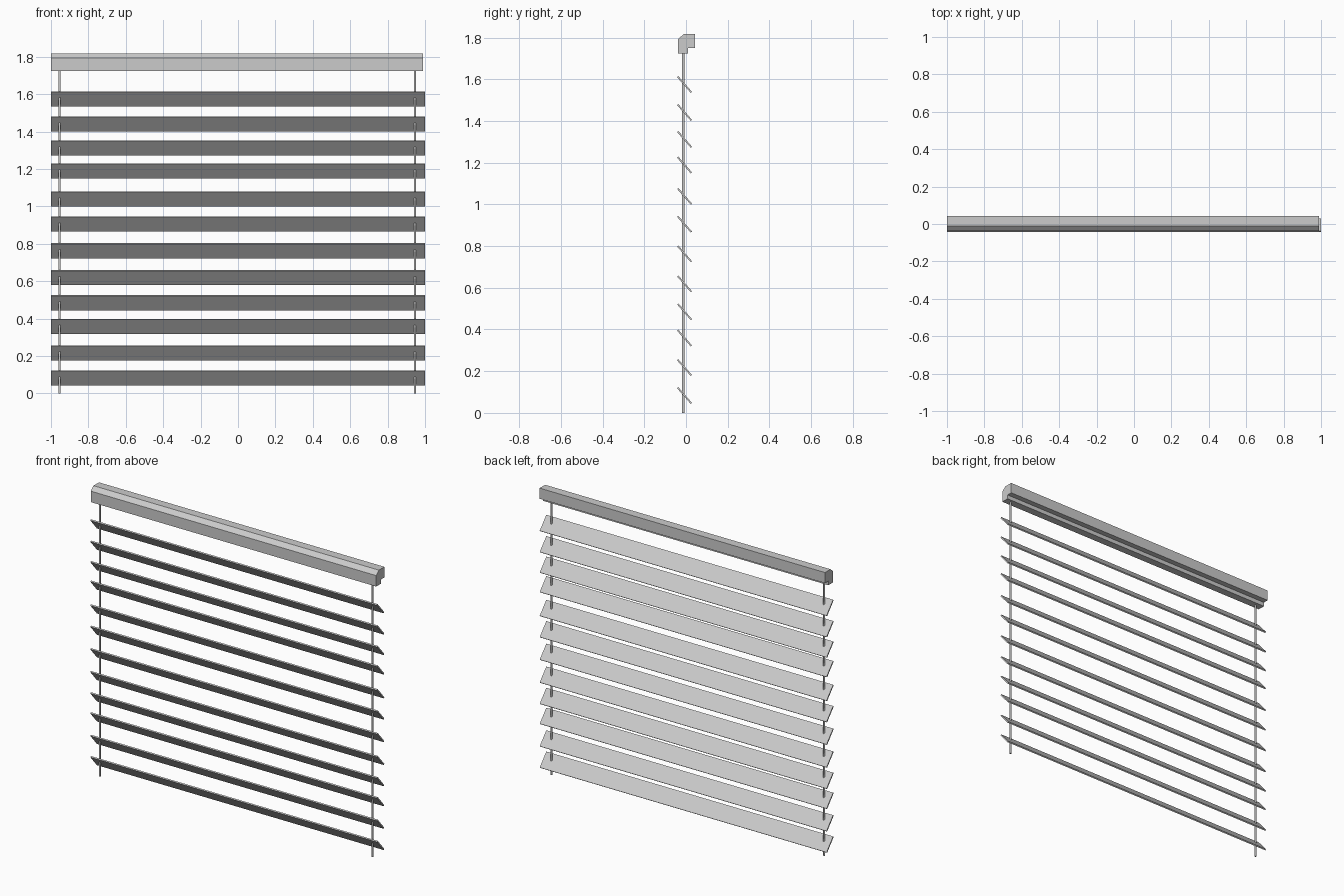
import bpy
import bmesh
from math import radians
from mathutils import Matrix

cube = bpy.data.objects.get("Cube")
if cube:
    bpy.data.objects.remove(cube, do_unlink=True)

# One light grey finish for every part
grey = bpy.data.materials.new("light_grey")
grey.use_nodes = True
colour = (0.6, 0.6, 0.6, 1)
grey.diffuse_color = colour
grey.node_tree.nodes["Principled BSDF"].inputs["Base Color"].default_value = colour


def add_object(name, bm):
    bmesh.ops.recalc_face_normals(bm, faces=bm.faces)
    mesh = bpy.data.meshes.new(name)
    bm.to_mesh(mesh)
    bm.free()
    mesh.materials.append(grey)
    obj = bpy.data.objects.new(name, mesh)
    bpy.context.collection.objects.link(obj)
    return obj


def extrude_x(name, profile, x0, x1):
    bm = bmesh.new()
    face = bm.faces.new([bm.verts.new((x0, y, z)) for y, z in profile])
    moved = bmesh.ops.extrude_face_region(bm, geom=[face], use_keep_orig=True)
    verts = [v for v in moved["geom"] if isinstance(v, bmesh.types.BMVert)]
    bmesh.ops.translate(bm, verts=verts, vec=(x1 - x0, 0, 0))
    return add_object(name, bm)


# Headrail: chamfered front top edge, stepped underside
extrude_x("headrail", [(-0.038, 1.724), (0.01, 1.724), (0.01, 1.75), (0.044, 1.75),
                       (0.044, 1.817), (-0.011, 1.817), (-0.038, 1.793)], -1, 0.99)

# Tilted slats at slightly uneven heights
slat_heights = [0.083, 0.217, 0.359, 0.485, 0.619, 0.763,
                0.905, 1.039, 1.189, 1.312, 1.441, 1.575]
for i, z in enumerate(slat_heights):
    bm = bmesh.new()
    bmesh.ops.create_cube(bm, size=1, matrix=Matrix.Diagonal((2, 0.1, 0.008, 1)))
    slat = add_object(f"slat_{i + 1}", bm)
    slat.location = (0, -0.007, z)
    slat.rotation_euler.x = radians(-49)

# Hanging cords
for name, x in (("right_cord", -0.954), ("left_cord", 0.946)):
    bm = bmesh.new()
    bmesh.ops.create_cone(bm, cap_ends=True, segments=12, radius1=0.006,
                          radius2=0.006, depth=1.73)
    for face in bm.faces:
        face.smooth = len(face.verts) == 4
    cord = add_object(name, bm)
    cord.location = (x, -0.013, 0.865)
